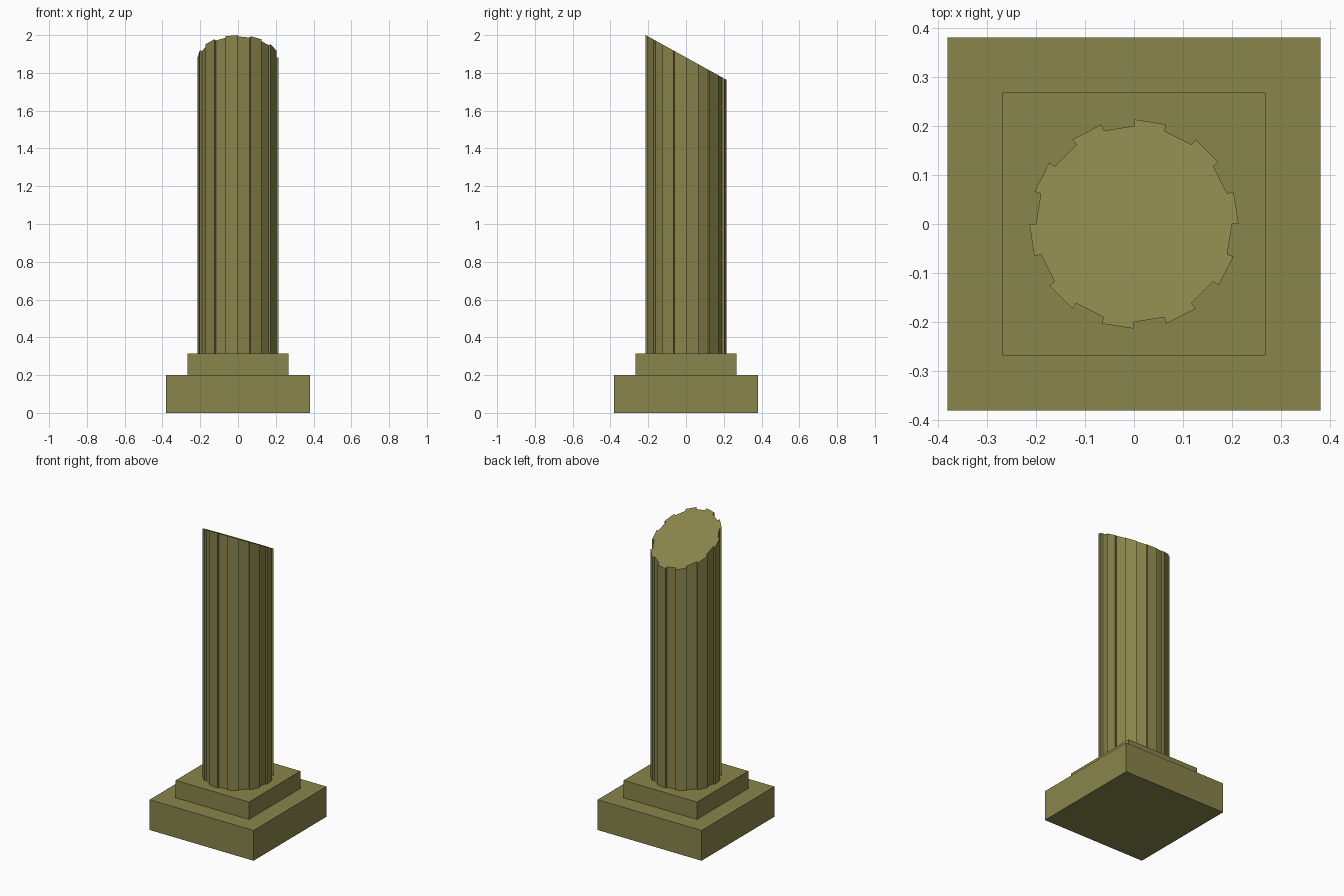
import bpy
import bmesh
from math import sin, cos, radians

cube = bpy.data.objects.get("Cube")
if cube:
    bpy.data.objects.remove(cube, do_unlink=True)

# Single stone colour
stone = bpy.data.materials.new("olive stone")
stone.use_nodes = True
stone.diffuse_color = (0.25, 0.232, 0.071, 1)
stone.node_tree.nodes["Principled BSDF"].inputs["Base Color"].default_value = stone.diffuse_color


def prism(name, outline, bottom, top):
    """Extrude a counter-clockwise outline upwards; top(y) gives the cap height."""
    bm = bmesh.new()
    base = bm.faces.new([bm.verts.new((x, y, bottom)) for x, y in outline])
    cap = bmesh.ops.extrude_face_region(bm, geom=[base], use_keep_orig=True)
    for v in cap["geom"]:
        if isinstance(v, bmesh.types.BMVert):
            v.co.z = top(v.co.y)
    bmesh.ops.recalc_face_normals(bm, faces=bm.faces)
    mesh = bpy.data.meshes.new(name)
    bm.to_mesh(mesh)
    bm.free()
    mesh.materials.append(stone)
    obj = bpy.data.objects.new(name, mesh)
    bpy.context.collection.objects.link(obj)
    return obj


def square(half):
    return [(-half, -half), (half, -half), (half, half), (-half, half)]


# Stepped square base
prism("base_plinth", square(0.38), 0, lambda y: 0.2)
prism("upper_plinth", square(0.268), 0.2, lambda y: 0.315)

# Fluted shaft: twenty flat sides, alternately raised and recessed
FLUTES = 20
step = 360 / FLUTES
outline = []
for i in range(FLUTES):
    radius = 0.2 if i % 2 == 0 else 0.2135
    for k in (i, i + 1):
        angle = radians(90 + k * step)
        outline.append((radius * cos(angle), radius * sin(angle)))

# Broken top slopes down towards the back
prism("fluted_shaft", outline, 0.315, lambda y: 1.882 - 0.553 * y)
